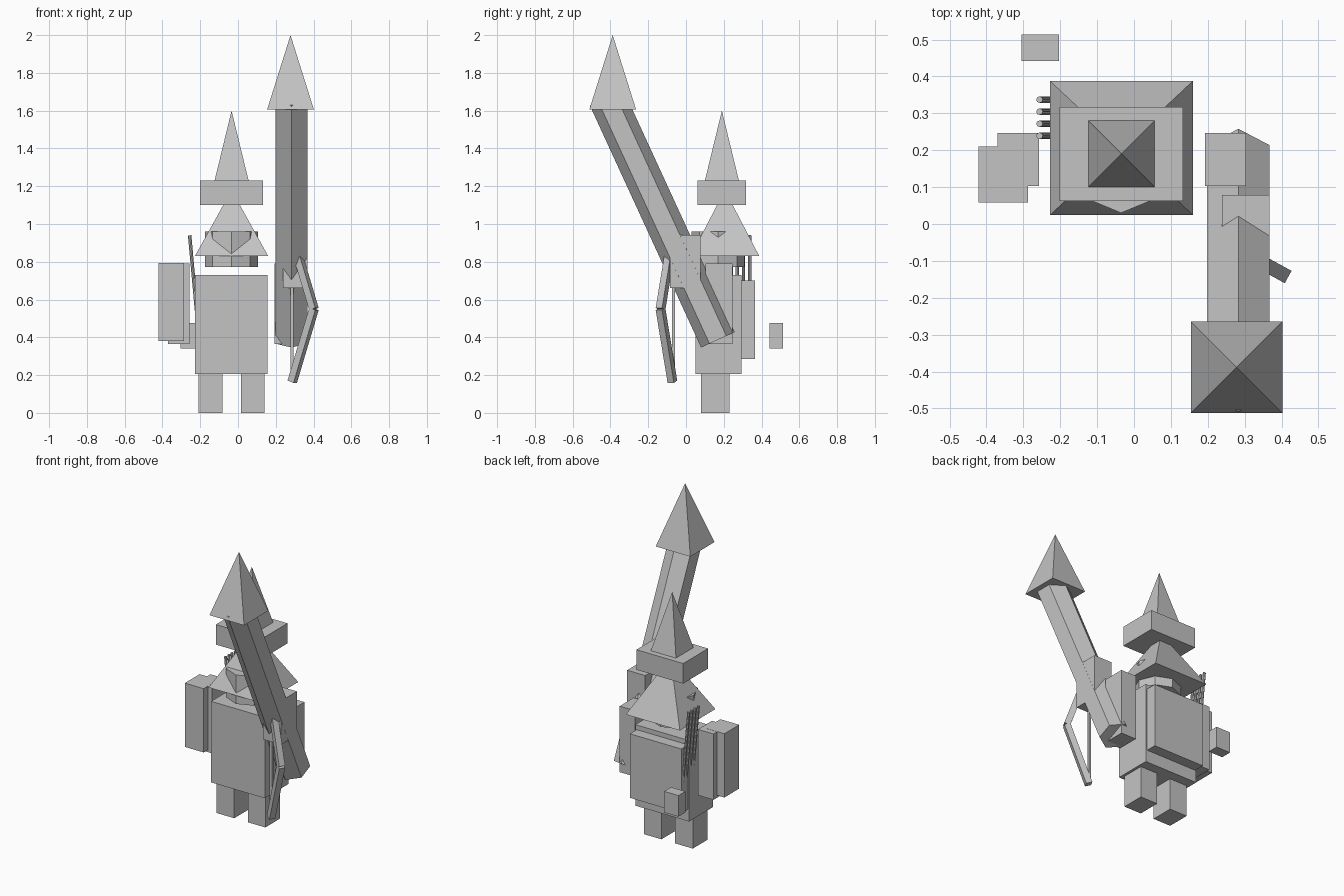
import bpy, bmesh, math
from mathutils import Vector

if "Cube" in bpy.data.objects:
    bpy.data.objects.remove(bpy.data.objects["Cube"])

grey = bpy.data.materials.new("plain_grey")
grey.diffuse_color = (0.55, 0.55, 0.55, 1)
grey.use_nodes = True
grey.node_tree.nodes["Principled BSDF"].inputs["Base Color"].default_value = grey.diffuse_color


def make(name, verts, faces):
    mesh = bpy.data.meshes.new(name)
    mesh.from_pydata(verts, [], faces)
    bm = bmesh.new()
    bm.from_mesh(mesh)
    bmesh.ops.recalc_face_normals(bm, faces=bm.faces)
    bm.to_mesh(mesh)
    bm.free()
    mesh.materials.append(grey)
    obj = bpy.data.objects.new(name, mesh)
    bpy.context.collection.objects.link(obj)
    return obj


def loft(name, a, b):
    """Closed solid between two rings of equal length."""
    n = len(a)
    sides = [(i, (i + 1) % n, n + (i + 1) % n, n + i) for i in range(n)]
    return make(name, a + b, sides + [tuple(range(n)), tuple(range(n, 2 * n))])


def rect(x, y, z):
    return [(x[0], y[0], z), (x[1], y[0], z), (x[1], y[1], z), (x[0], y[1], z)]


def box(name, x, y, z):
    return loft(name, rect(x, y, z[0]), rect(x, y, z[1]))


def pyramid(name, x, y, z):
    apex = (sum(x) / 2, sum(y) / 2, z[1])
    sides = [(i, (i + 1) % 4, 4) for i in range(4)]
    return make(name, rect(x, y, z[0]) + [apex], sides + [(0, 1, 2, 3)])


def prism(name, p, q, r, n, phase=0):
    """Regular n-sided bar from p to q."""
    p, q = Vector(p), Vector(q)
    d = (q - p).normalized()
    u = d.cross(Vector((0, 0, 1)))
    u = u.normalized() if u.length > 1e-4 else Vector((1, 0, 0))
    v = d.cross(u)
    ring = []
    for i in range(n):
        t = math.radians(phase) + 2 * math.pi * i / n
        ring.append(u * math.cos(t) * r + v * math.sin(t) * r)
    return loft(name, [p + o for o in ring], [q + o for o in ring])


# Legs, torso and backpack
box("left_leg", (-0.21, -0.083), (0.08, 0.23), (0, 0.205))
box("right_leg", (0.015, 0.14), (0.08, 0.23), (0, 0.205))
box("torso", (-0.228, 0.157), (0.05, 0.295), (0.205, 0.73))
box("backpack", (-0.222, 0.147), (0.29, 0.365), (0.285, 0.70))
box("hanging_pouch", (-0.305, -0.203), (0.442, 0.513), (0.34, 0.477))

# Arms
box("left_upper_arm", (-0.37, -0.258), (0.103, 0.247), (0.365, 0.792))
box("left_forearm", (-0.422, -0.287), (0.058, 0.21), (0.38, 0.793))
box("right_upper_arm", (0.193, 0.303), (0.103, 0.247), (0.365, 0.792))
box("right_forearm", (0.238, 0.3675), (-0.085, 0.078), (0.66, 0.943))

# Head with hood and hat
prism("head", (-0.035, 0.17, 0.772), (-0.035, 0.17, 0.96), 0.14, 8)
pyramid("hood", (-0.228, 0.16), (0.024, 0.388), (0.83, 1.18))
box("hat_brim", (-0.202, 0.133), (0.062, 0.317), (1.10, 1.23))
pyramid("hat_point", (-0.124, 0.056), (0.10, 0.28), (1.23, 1.60))

# Large rocket: hexagonal shaft and pyramid tip
prism("rocket_shaft", (0.283, 0.169, 0.387), (0.283, -0.42, 1.668), 0.098, 6, 90)
pyramid("rocket_tip", (0.154, 0.402), (-0.512, -0.264), (1.605, 2.0))

# Bow: two limbs meeting at the grip, and the string
grip = (0.402, -0.135, 0.55)
for label, z in (("upper", 0.935), ("lower", 0.165)):
    prism(label + "_bow_limb", grip, (0.287, -0.072, z), 0.027, 4, 45)
prism("bow_string", (0.287, -0.066, 0.17), (0.287, -0.066, 0.93), 0.011, 4, 45)

# Arrows leaning out of the backpack
for i in range(4):
    y = 0.239 + 0.0327 * i
    prism(f"arrow_{i + 1}", (-0.207, y, 0.40), (-0.256, y, 0.94), 0.009, 8)
